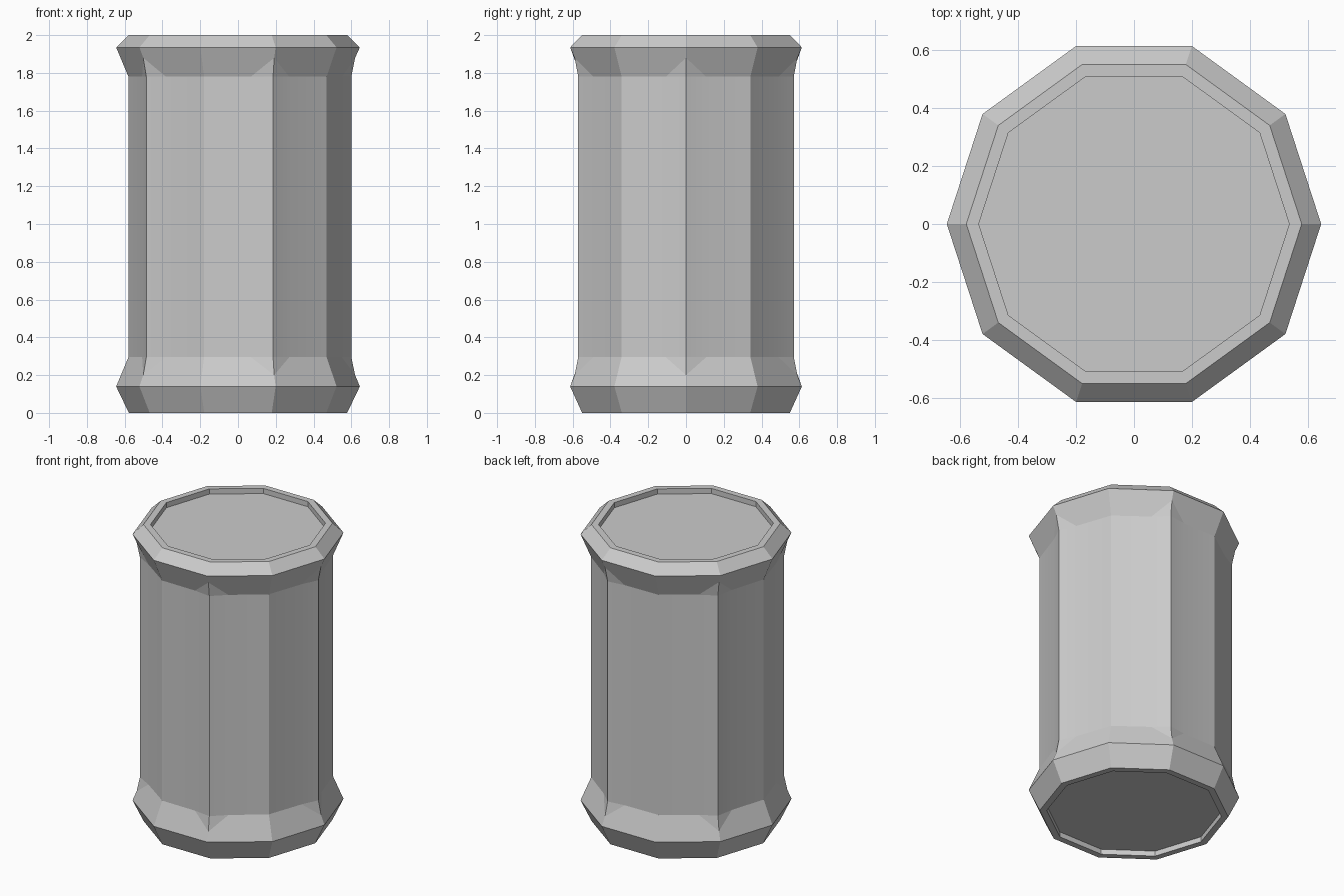
import bpy
from math import cos, sin, radians

if "Cube" in bpy.data.objects:
    bpy.data.objects.remove(bpy.data.objects["Cube"])

R = 0.58        # body radius at panel middles
SIDES = 10
GROOVE = 11     # degrees either side of each ridge


def polar(r, deg, z):
    a = radians(deg)
    return (r * cos(a), r * sin(a), z)


def make(name, verts, faces, smooth=False):
    me = bpy.data.meshes.new(name)
    me.from_pydata(verts, [], faces)
    me.update()
    ob = bpy.data.objects.new(name, me)
    bpy.context.collection.objects.link(ob)
    if smooth:
        bpy.context.view_layer.objects.active = ob
        ob.select_set(True)
        bpy.ops.object.shade_smooth_by_angle(angle=radians(30))
        ob.select_set(False)
    return ob


# Ridge cross-section: five ridges with shallow convex panels between them
def section(z):
    pts = []
    for k in range(5):
        a = 72 * k
        pts += [polar(0.6, a, z), polar(0.56, a + GROOVE, z),
                polar(R, a + 36, z), polar(0.56, a + 72 - GROOVE, z)]
    return pts


# Body: straight ridged tube
n = 20
make("ridged_body", section(0.295) + section(1.78),
     [(i, (i + 1) % n, n + (i + 1) % n, n + i) for i in range(n)], smooth=True)


# Flared end: recessed disc, lip, rim and flare that blends into the ridges
def end(name, rings, tip_z, neck_z, flip):
    verts, faces = [], []
    for r, z in rings:
        verts += [polar(r, 36 * i, z) for i in range(SIDES)]
    faces.append(tuple(reversed(range(SIDES))))
    for k in range(len(rings) - 1):
        a, b = k * SIDES, (k + 1) * SIDES
        for i in range(SIDES):
            j = (i + 1) % SIDES
            faces.append((a + i, a + j, b + j, b + i))
    rim = (len(rings) - 1) * SIDES
    neck = len(verts)
    verts += section(neck_z)
    tip = len(verts)
    verts += [polar(0.62, 72 * k, tip_z) for k in range(5)]
    for k in range(5):
        k2 = (k + 1) % 5
        s = neck + 4 * k
        s2 = neck + 4 * k2
        r0, r1, r2 = rim + 2 * k, rim + 2 * k + 1, rim + 2 * k2
        faces += [(r0, r1, s + 2, s + 1, tip + k),
                  (r1, r2, tip + k2, s + 3, s + 2),
                  (tip + k, s + 1, s),
                  (tip + k2, s2, s + 3)]
    if flip:
        faces = [tuple(reversed(f)) for f in faces]
    make(name, verts, faces)


end("bottom_end", [(0.535, 0.035), (0.535, 0), (0.578, 0), (0.645, 0.14)],
    0.2, 0.295, False)
end("top_end", [(0.535, 1.965), (0.535, 2), (0.578, 2), (0.645, 1.935)],
    1.88, 1.78, True)
